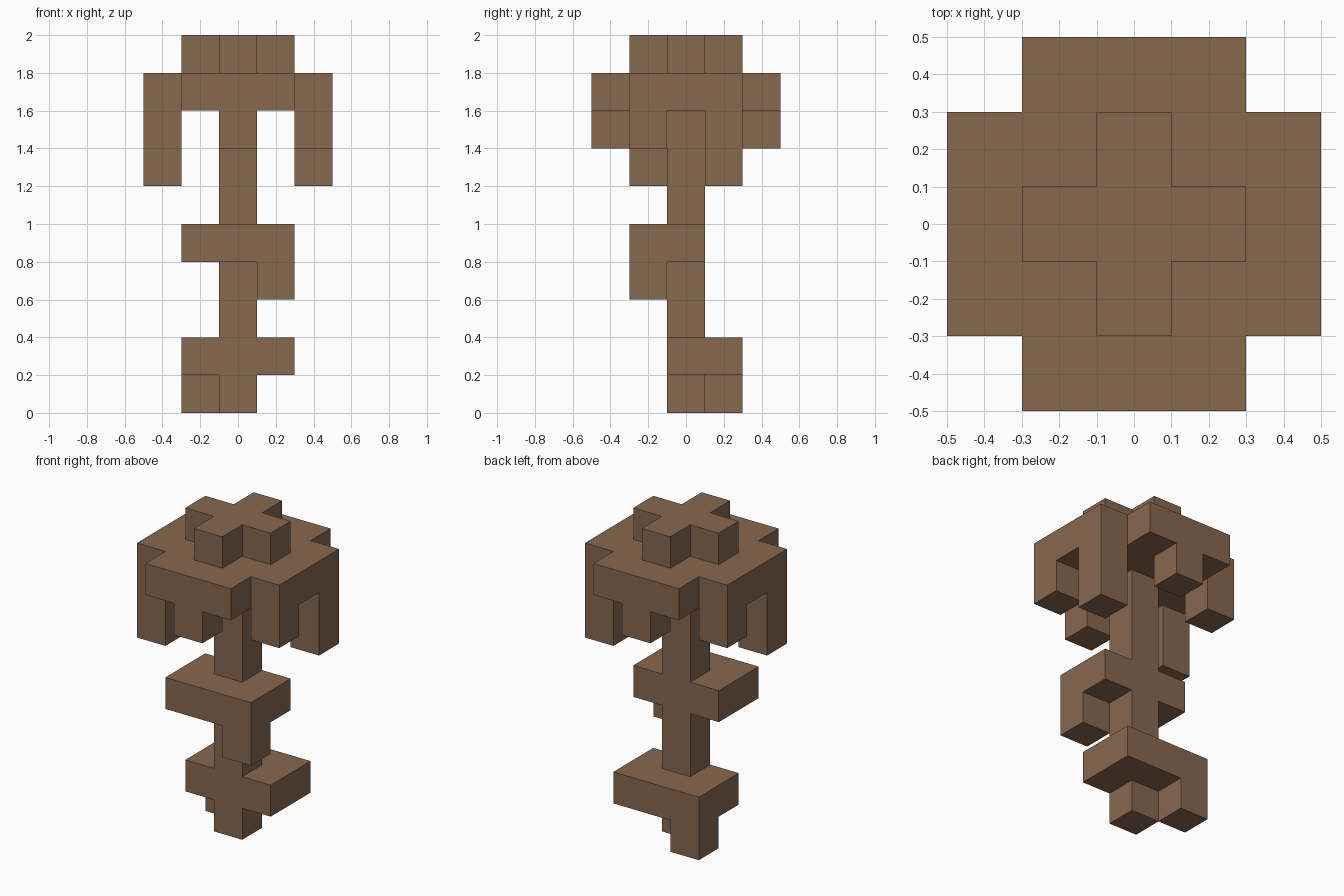
import bpy
import bmesh
from mathutils import Vector

UNIT = 0.2  # edge length of one block

cube = bpy.data.objects.get("Cube")
if cube:
    bpy.data.objects.remove(cube, do_unlink=True)

brown = bpy.data.materials.new("bark brown")
brown.use_nodes = True
colour = (0.245, 0.14, 0.078, 1)
brown.diffuse_color = colour
brown.node_tree.nodes["Principled BSDF"].inputs["Base Color"].default_value = colour


def block(xs, ys, zs):
    """All cells in the inclusive ranges of a rectangular block."""
    return {(x, y, z)
            for x in range(xs[0], xs[1] + 1)
            for y in range(ys[0], ys[1] + 1)
            for z in range(zs[0], zs[1] + 1)}


def turned(cells):
    """The cells together with their half-turn copy about the trunk."""
    return cells | {(-x, -y, z) for x, y, z in cells}


parts = {
    # Upright stem, reaching the ground
    "trunk": block((0, 0), (0, 0), (0, 7)),
    # Low slab at the back with one foot
    "lower_branch": (block((-1, 1), (0, 1), (1, 1))
                     | block((-1, -1), (1, 1), (0, 0))),
    # Higher slab at the front with one hanging tip
    "upper_branch": (block((-1, 1), (-1, 0), (4, 4))
                     | block((1, 1), (-1, -1), (3, 3))),
    # Wide canopy with clipped corners
    "canopy": block((-2, 2), (-1, 1), (8, 8)) | block((-1, 1), (-2, 2), (8, 8)),
    # Hanging pieces around the canopy rim
    "long_fringe": turned(block((2, 2), (1, 1), (6, 7))),
    "short_fringe": turned(block((2, 2), (-1, -1), (7, 7))),
    "middle_fringe": turned(block((0, 0), (2, 2), (7, 7))),
    # Plus-shaped top
    "crown": block((-1, 1), (0, 0), (9, 9)) | block((0, 0), (-1, 1), (9, 9)),
}
# The trunk passes through the slabs
parts["lower_branch"] -= parts["trunk"]
parts["upper_branch"] -= parts["trunk"]
filled = set().union(*parts.values())


def build(name, cells):
    """Skin the cells, leaving out every face hidden by a neighbour."""
    bm = bmesh.new()
    for cell in sorted(cells):
        centre = (Vector(cell) + Vector((0, 0, 0.5))) * UNIT
        for axis in range(3):
            for sign in (-1, 1):
                normal = Vector((0, 0, 0))
                normal[axis] = sign
                if tuple(int(c + n) for c, n in zip(cell, normal)) in filled:
                    continue
                u = Vector((0, 0, 0))
                u[(axis + 1) % 3] = 1
                v = normal.cross(u)
                corners = [u + v, v - u, -u - v, u - v]
                bm.faces.new([bm.verts.new(centre + (normal + c) * UNIT / 2)
                              for c in corners])
    bmesh.ops.remove_doubles(bm, verts=bm.verts, dist=0.001)
    bmesh.ops.dissolve_limit(bm, angle_limit=0.01, verts=bm.verts, edges=bm.edges)
    mesh = bpy.data.meshes.new(name)
    bm.to_mesh(mesh)
    bm.free()
    mesh.materials.append(brown)
    bpy.context.collection.objects.link(bpy.data.objects.new(name, mesh))


for part, part_cells in parts.items():
    build(part, part_cells)
